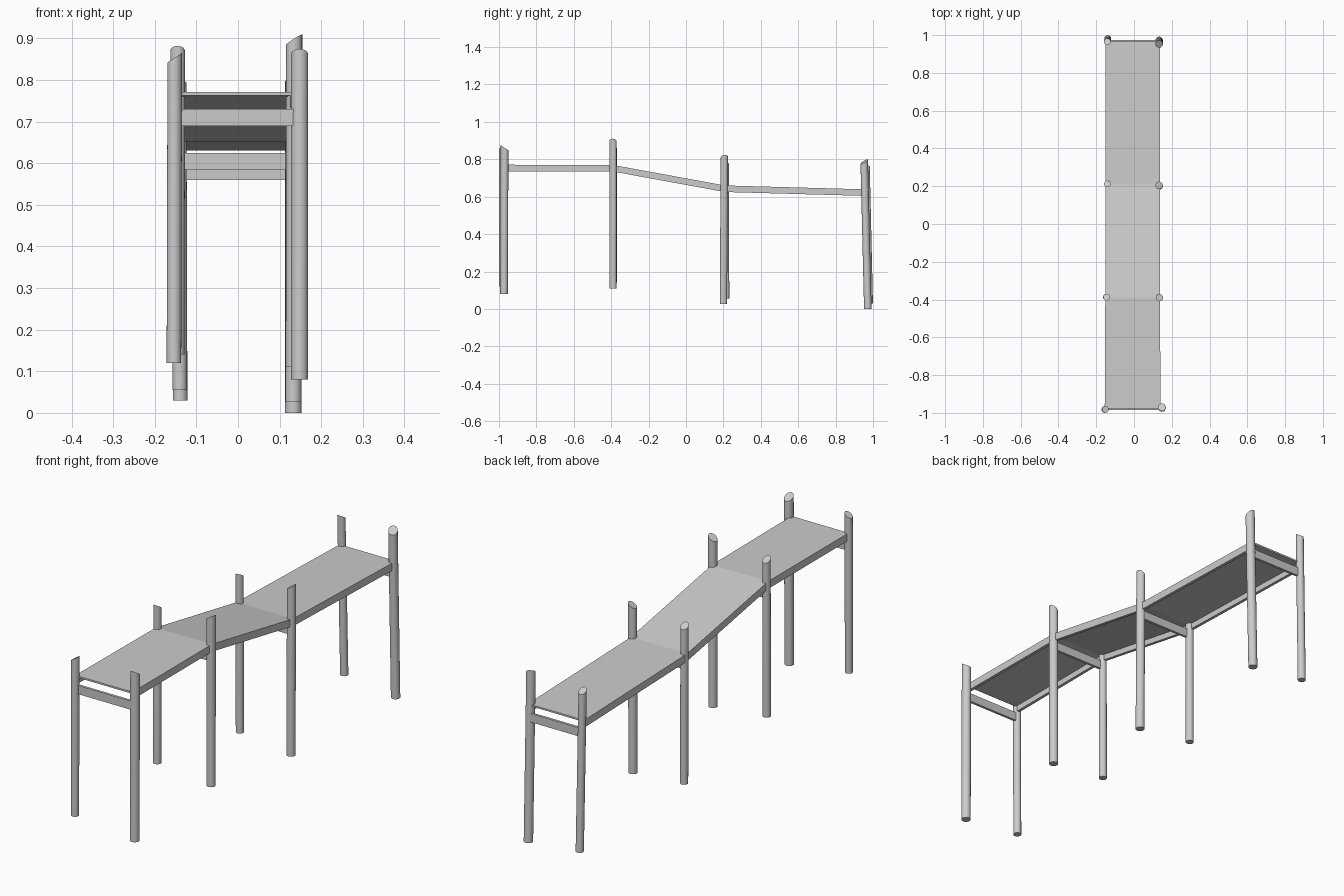
import bpy, bmesh, math
from mathutils import Vector

if "Cube" in bpy.data.objects:
    bpy.data.objects.remove(bpy.data.objects["Cube"])


def finish(name, bm):
    bmesh.ops.recalc_face_normals(bm, faces=bm.faces)
    me = bpy.data.meshes.new(name)
    bm.to_mesh(me)
    bm.free()
    ob = bpy.data.objects.new(name, me)
    bpy.context.collection.objects.link(ob)
    return ob


def post(name, bottom, top, r, cut_angle, slope=0.65, sides=20):
    """Round post; its obliquely sawn top falls away towards cut_angle (degrees)."""
    b, t = Vector(bottom), Vector(top)
    d = Vector((math.cos(math.radians(cut_angle)), math.sin(math.radians(cut_angle)), 0))
    bm = bmesh.new()
    low, high = [], []
    for i in range(sides):
        a = math.tau * i / sides
        o = Vector((r * math.cos(a), r * math.sin(a), 0))
        drop = slope * (r + o.dot(d))
        low.append(bm.verts.new(b + o))
        high.append(bm.verts.new(t + o - Vector((0, 0, drop))))
    bm.faces.new(low)
    bm.faces.new(high)
    for i in range(sides):
        j = (i + 1) % sides
        f = bm.faces.new((low[i], low[j], high[j], high[i]))
        f.smooth = True
    for e in bm.edges:
        e.smooth = all(f.smooth for f in e.link_faces)
    return finish(name, bm)


def slab(name, end_a, end_b, height):
    """Box along y; each end is (x_min, x_max, y, z_top)."""
    bm = bmesh.new()
    rings = []
    for x0, x1, y, z in (end_a, end_b):
        rings.append([bm.verts.new(p) for p in
                      ((x0, y, z), (x1, y, z), (x1, y, z - height), (x0, y, z - height))])
    bm.faces.new(rings[0])
    bm.faces.new(rings[1])
    for i in range(4):
        j = (i + 1) % 4
        bm.faces.new((rings[0][i], rings[0][j], rings[1][j], rings[1][i]))
    return finish(name, bm)


# Posts: bottom, top, radius, direction of the sawn slope
posts = {
    "left": [((-.154, -.982, .12), (-.152, -.982, .865), .0175, 180),
             ((-.146, -.387, .14), (-.145, -.387, .882), .0175, 90),
             ((-.140, .214, .055), (-.141, .212, .80), .0175, 100),
             ((-.139, .982, .03), (-.142, .965, .785), .0175, 90)],
    "right": [((.148, -.973, .08), (.148, -.970, .875), .0205, 90),
              ((.134, -.390, .11), (.135, -.390, .910), .0195, 170),
              ((.133, .200, .027), (.133, .205, .823), .0195, 190),
              ((.133, .972, 0), (.133, .953, .80), .0200, -60)],
}
for side, items in posts.items():
    for i, (b, t, r, a) in enumerate(items):
        post(f"{side}_post_{i + 1}", b, t, r, a)

# Deck stations: y, top height, left x, right x
stations = [(-.978, .771, -.155, .140), (-.388, .769, -.152, .138),
            (.208, .660, -.152, .138), (.968, .639, -.152, .138)]
for i in range(3):
    (ya, za, la, ra), (yb, zb, lb, rb) = stations[i], stations[i + 1]
    # Thin walking surface
    slab(f"deck_{i + 1}", (la, ra, ya, za), (lb, rb, yb, zb), .008)
    # Side beams running from post to post
    w = .014
    slab(f"left_beam_{i + 1}", (la, la + w, ya, za - .008), (lb, lb + w, yb, zb - .008), .027)
    slab(f"right_beam_{i + 1}", (ra - w, ra, ya, za - .008), (rb - w, rb, yb, zb - .008), .027)

# Crossbars joining each pair of posts below the deck
for i, ((y, z, l, r), top) in enumerate(zip(stations, (.730, .730, .625, .600))):
    slab(f"crossbar_{i + 1}", (l + .005, r - .003, y - .006, top),
         (l + .005, r - .003, y + .006, top), .040)
